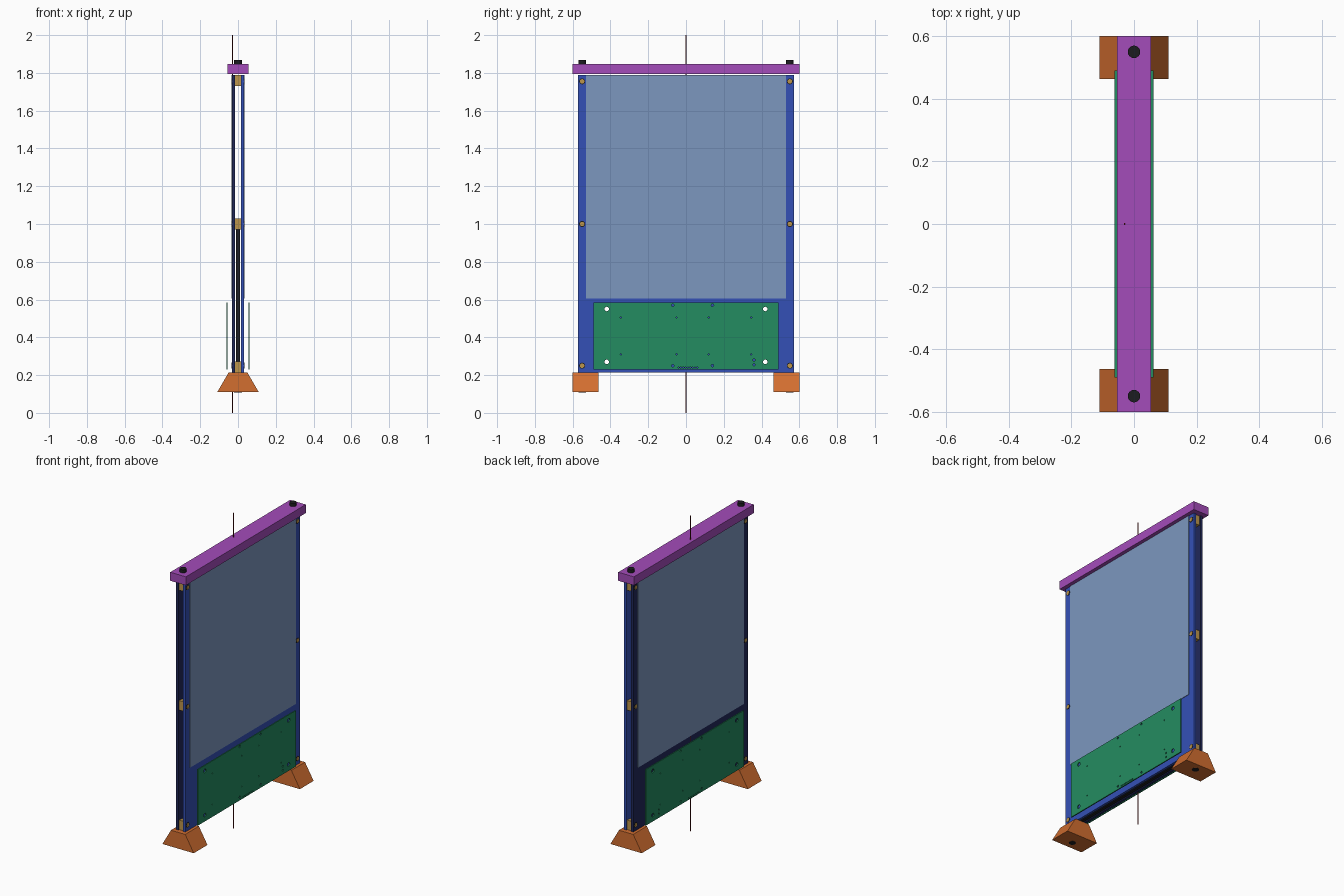
import bpy, math
from mathutils import Matrix

if "Cube" in bpy.data.objects:
    bpy.data.objects.remove(bpy.data.objects["Cube"])


def material(name, r, g, b):
    m = bpy.data.materials.new(name)
    lin = [((c / 255 + 0.055) / 1.055) ** 2.4 for c in (r, g, b)]
    m.diffuse_color = (*lin, 1)
    m.use_nodes = True
    m.node_tree.nodes["Principled BSDF"].inputs["Base Color"].default_value = m.diffuse_color
    return m


PURPLE = material("purple", 164, 76, 186)
ORANGE = material("orange", 210, 110, 48)
BLUE = material("blue", 52, 80, 182)
NAVY = material("navy", 32, 40, 90)
SCREEN = material("pale blue", 124, 151, 191)
GREEN = material("board green", 36, 140, 97)
BLACK = material("black", 28, 28, 32)
BRASS = material("brass", 190, 150, 75)
RED = material("dark red", 110, 20, 20)


def mesh_object(name, verts, faces, mat):
    me = bpy.data.meshes.new(name)
    me.from_pydata(verts, [], faces)
    ob = bpy.data.objects.new(name, me)
    bpy.context.collection.objects.link(ob)
    if mat:
        me.materials.append(mat)
    return ob


def prism(name, x0, x1, y0, y1, z0, z1, mat, top_x=None):
    """Box, or a trapezoid prism when the top spans a different x range."""
    t0, t1 = top_x or (x0, x1)
    verts = [(x0, y0, z0), (x1, y0, z0), (x1, y1, z0), (x0, y1, z0),
             (t0, y0, z1), (t1, y0, z1), (t1, y1, z1), (t0, y1, z1)]
    faces = [(3, 2, 1, 0), (4, 5, 6, 7), (0, 1, 5, 4),
             (1, 2, 6, 5), (2, 3, 7, 6), (3, 0, 4, 7)]
    return mesh_object(name, verts, faces, mat)


def cylinder(name, center, r, length, mat, axis="z", n=16):
    verts, faces = [], []
    for h in (-length / 2, length / 2):
        for i in range(n):
            a = 2 * math.pi * i / n
            verts.append((r * math.cos(a), r * math.sin(a), h))
    faces.append(tuple(reversed(range(n))))
    faces.append(tuple(range(n, 2 * n)))
    for i in range(n):
        j = (i + 1) % n
        faces.append((i, j, n + j, n + i))
    ob = mesh_object(name, verts, faces, mat)
    m = Matrix.Translation(center)
    if axis == "x":
        m = m @ Matrix.Rotation(math.pi / 2, 4, "Y")
    ob.data.transform(m)
    return ob


def cut(target, cutters):
    for c in cutters:
        c.hide_render = True
        c.hide_viewport = True
        mod = target.modifiers.new("hole", "BOOLEAN")
        mod.operation = "DIFFERENCE"
        mod.solver = "EXACT"
        mod.object = c


# Hole cutters: mounting holes go right through, small ones only the boards
mount_holes = [cylinder("mount_hole_cutter", (0, y, z), 0.012, 0.4, None, "x")
               for y in (-0.42, 0.42) for z in (0.27, 0.55)]
small = [(y, z, 0.007) for y in (-0.07, 0.14) for z in (0.25, 0.57)]
small += [(y, z, 0.004) for y in (-0.345, -0.05, 0.12, 0.345) for z in (0.31, 0.505)]
small += [(0.36, 0.28, 0.006), (0.36, 0.255, 0.006)]
small += [(-0.04 + 0.0125 * i, 0.24, 0.004) for i in range(9)]
small_holes = [cylinder("small_hole_cutter", (0, y, z), r, 0.4, None, "x", 8)
               for y, z, r in small]

# Two upright panels, each with a screen, a circuit board and bolt heads
for s, side, mat in ((1, "right", BLUE), (-1, "left", NAVY)):
    def span(a, b):
        return sorted((s * a, s * b))

    panel = prism(side + "_panel", *span(0.017, 0.032), -0.573, 0.573, 0.213, 1.79, mat)
    cut(panel, mount_holes)
    prism(side + "_screen", *span(0.031, 0.035), -0.53, 0.53, 0.605, 1.79, SCREEN)
    board = prism(side + "_board", *span(0.055, 0.062), -0.49, 0.49, 0.23, 0.585, GREEN)
    cut(board, mount_holes + small_holes)
    for y in (-0.55, 0.55):
        for z in (0.25, 1.0, 1.755):
            cylinder(side + "_bolt_rim", (s * 0.032, y, z), 0.016, 0.003, BLACK, "x")
            cylinder(side + "_bolt", (s * 0.033, y, z), 0.012, 0.003, BRASS, "x")

# Dark core sheet between the panels
core = prism("core_sheet", -0.01, 0.01, -0.53, 0.53, 0.213, 1.0, BLACK)
cut(core, mount_holes)

# Top rail
prism("top_rail", -0.055, 0.055, -0.6, 0.6, 1.793, 1.847, PURPLE)

# Ends: brass spacers, feet, rail bolts and foot bolts
for s in (-1, 1):
    for z in (0.243, 1.0, 1.76):
        y0, y1 = sorted((s * 0.535, s * 0.565))
        prism("spacer", -0.017, 0.017, y0, y1, z - 0.03, z + 0.03, BRASS)
    y0, y1 = sorted((s * 0.463, s * 0.6))
    prism("foot", -0.11, 0.11, y0, y1, 0.11, 0.213, ORANGE, top_x=(-0.05, 0.05))
    cylinder("rail_bolt", (0, s * 0.55, 1.856), 0.02, 0.022, BLACK)
    cylinder("foot_bolt", (0, s * 0.55, 0.11), 0.02, 0.004, BLACK)

# Thin vertical wire
cylinder("wire", (-0.03, 0, 1.0), 0.003, 2.0, RED, n=8)
